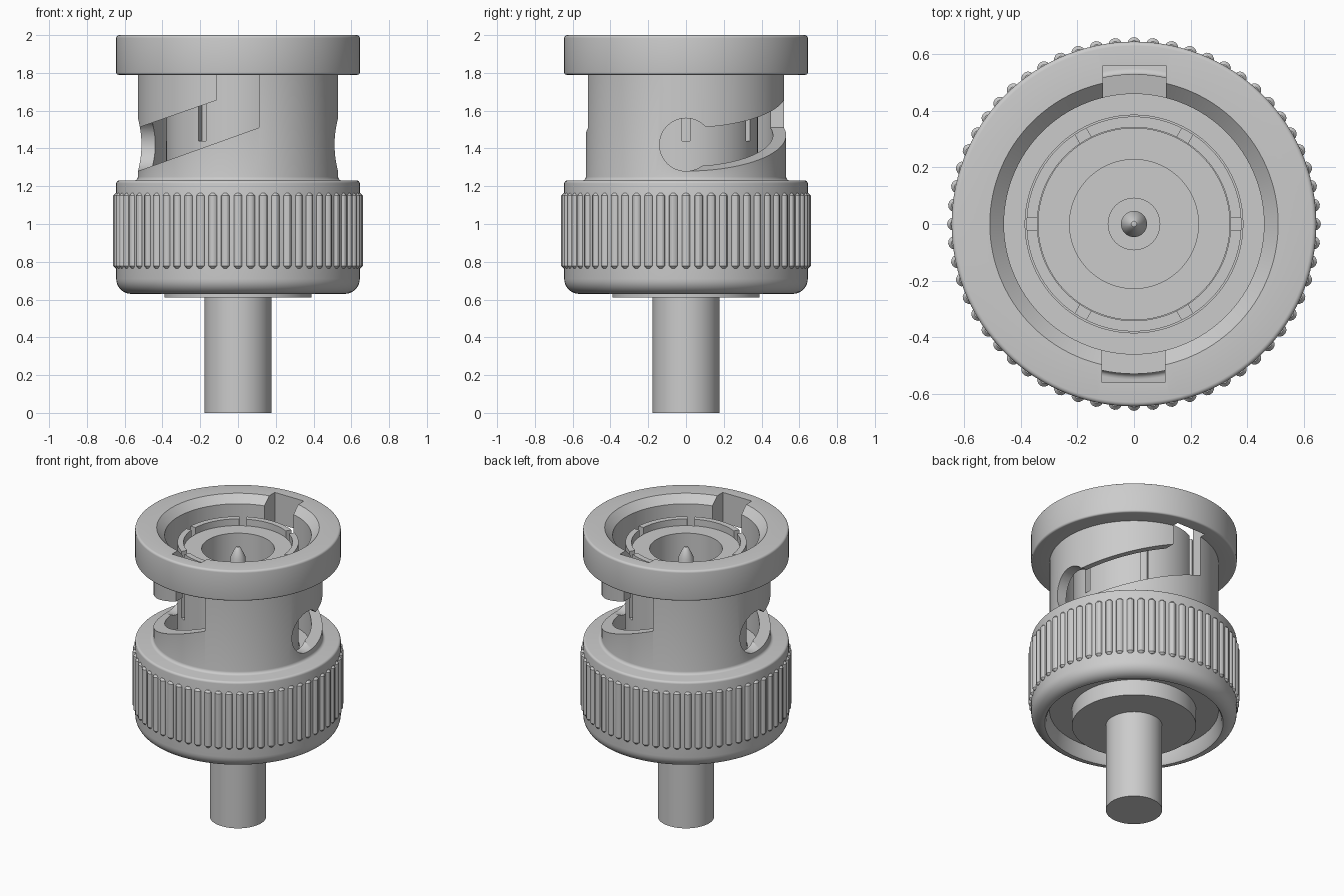
import bpy, bmesh, math
from mathutils import Matrix

if "Cube" in bpy.data.objects:
    bpy.data.objects.remove(bpy.data.objects["Cube"])


def make_object(name, bm):
    bmesh.ops.recalc_face_normals(bm, faces=bm.faces[:])
    mesh = bpy.data.meshes.new(name)
    bm.to_mesh(mesh)
    bm.free()
    obj = bpy.data.objects.new(name, mesh)
    bpy.context.collection.objects.link(obj)
    return obj


def activate(obj):
    bpy.ops.object.select_all(action='DESELECT')
    obj.select_set(True)
    bpy.context.view_layer.objects.active = obj


def smooth(obj):
    activate(obj)
    bpy.ops.object.shade_smooth_by_angle(angle=math.radians(30))


def lathe(name, profile, closed=False, n=120):
    """Revolve an (r, z) profile about z; closed joins last point to first."""
    bm = bmesh.new()
    rings = []
    for r, z in profile:
        if r == 0:
            rings.append([bm.verts.new((0, 0, z))] * n)
        else:
            rings.append([bm.verts.new((r * math.cos(2 * math.pi * i / n),
                                        r * math.sin(2 * math.pi * i / n), z)) for i in range(n)])
    pairs = list(zip(rings, rings[1:]))
    if closed:
        pairs.append((rings[-1], rings[0]))
    for a, b in pairs:
        for i in range(n):
            j = (i + 1) % n
            bm.faces.new(dict.fromkeys((a[i], a[j], b[j], b[i])))
    return make_object(name, bm)


def arc(cr, cz, rad, a0, a1, n):
    """Fillet points around (cr, cz)."""
    return [(cr + rad * math.cos(math.radians(a0 + (a1 - a0) * i / n)),
             cz + rad * math.sin(math.radians(a0 + (a1 - a0) * i / n))) for i in range(n + 1)]


def cut(obj, cutters):
    for c in cutters:
        c.hide_render = True
        m = obj.modifiers.new('cut', 'BOOLEAN')
        m.operation, m.solver, m.object = 'DIFFERENCE', 'EXACT', c
        activate(obj)
        bpy.ops.object.modifier_apply(modifier=m.name)
        bpy.data.objects.remove(c)


# Rotating outer shell: rolled lower edge, grip, neck, top flange, bore
shell = lathe('coupling_shell',
              [(0.385, 0.72), (0.53, 0.72), (0.55, 0.645), (0.56, 0.63)]
              + arc(0.565, 0.71, 0.08, -90, 0, 8)
              + arc(0.63, 1.215, 0.015, 0, 90, 4)
              + arc(0.55, 1.25, 0.02, 270, 180, 4)
              + [(0.53, 1.79)]
              + arc(0.633, 1.802, 0.012, -90, 0, 4)
              + arc(0.63, 1.985, 0.015, 0, 90, 4)
              + [(0.51, 2.0), (0.46, 1.95), (0.46, 1.18), (0.385, 1.18)], closed=True)


# Bayonet ramp: entry notch leading into a slanted slot
def ramp_cutter(turn):
    outline = [(0.11, 2.1), (0.11, 1.51), (-0.6, 1.255), (-0.6, 1.485), (-0.113, 1.655), (-0.113, 2.1)]
    bm = bmesh.new()
    face = bm.faces.new([bm.verts.new((x, -0.01, z)) for x, z in outline])
    ext = bmesh.ops.extrude_face_region(bm, geom=[face])
    moved = [v for v in ext['geom'] if isinstance(v, bmesh.types.BMVert)]
    bmesh.ops.translate(bm, verts=moved, vec=(0, -0.55, 0))
    if not any(len(f.verts) == 6 and all(abs(v.co.y + 0.01) < 1e-5 for v in f.verts) for f in bm.faces):
        bm.faces.new([v for v in bm.verts if abs(v.co.y + 0.01) < 1e-5])
    bmesh.ops.rotate(bm, verts=bm.verts[:], matrix=Matrix.Rotation(turn, 3, 'Z'))
    return make_object('ramp_cutter', bm)


# Round locking holes at both sides
bm = bmesh.new()
bmesh.ops.create_cone(bm, cap_ends=True, segments=48, radius1=0.14, radius2=0.14, depth=1.6,
                      matrix=Matrix.Translation((0, 0, 1.42)) @ Matrix.Rotation(math.pi / 2, 4, 'Y'))
hole = make_object('hole_cutter', bm)
cut(shell, [ramp_cutter(0), ramp_cutter(math.pi), hole])
smooth(shell)

# Knurled ribs around the grip
bm = bmesh.new()
RIBS = 60
for i in range(RIBS):
    a = 2 * math.pi * i / RIBS
    place = Matrix.Rotation(a, 4, 'Z') @ Matrix.Translation((0.637, 0, 0))
    rings = []
    for r, z in [(0.012, 0.765), (0.024, 0.778), (0.024, 1.15), (0.012, 1.163)]:
        rings.append([bm.verts.new(place @ Matrix.Translation(
            (r * math.cos(k * math.pi / 6), r * math.sin(k * math.pi / 6), z)).translation)
            for k in range(12)])
    for p, q in zip(rings, rings[1:]):
        for k in range(12):
            bm.faces.new((p[k], p[(k + 1) % 12], q[(k + 1) % 12], q[k]))
    bm.faces.new(rings[0])
    bm.faces.new(rings[-1])
smooth(make_object('grip_ribs', bm))

# Slotted contact sleeve
sleeve = lathe('contact_sleeve', [(0.342, 1.15), (0.38, 1.15), (0.38, 1.9), (0.342, 1.9)], closed=True)
slits = []
for i in range(3):
    bm = bmesh.new()
    bmesh.ops.create_cube(bm, size=1, matrix=Matrix.Rotation(i * math.pi / 3, 4, 'Z')
                          @ Matrix.Translation((0, 0, 1.74)) @ Matrix.Diagonal((1, 0.045, 0.6, 1)))
    slits.append(make_object('slit_cutter', bm))
cut(sleeve, slits)
smooth(sleeve)

# Insulator with its well, and the centre pin on a small collar
smooth(lathe('insulator', [(0, 1.15), (0.34, 1.15), (0.34, 1.855), (0.228, 1.855), (0.228, 1.36), (0, 1.36)]))
smooth(lathe('centre_pin', [(0, 1.3), (0.093, 1.3), (0.093, 1.42), (0.046, 1.42), (0.046, 1.8),
                            (0.018, 1.86), (0.01, 1.868), (0, 1.87)], n=48))

# Rear body and cable
smooth(lathe('rear_body', [(0, 0.61), (0.39, 0.61), (0.39, 1.17), (0, 1.17)]))
smooth(lathe('cable', [(0, 0), (0.177, 0), (0.177, 0.65), (0, 0.65)], n=64))
